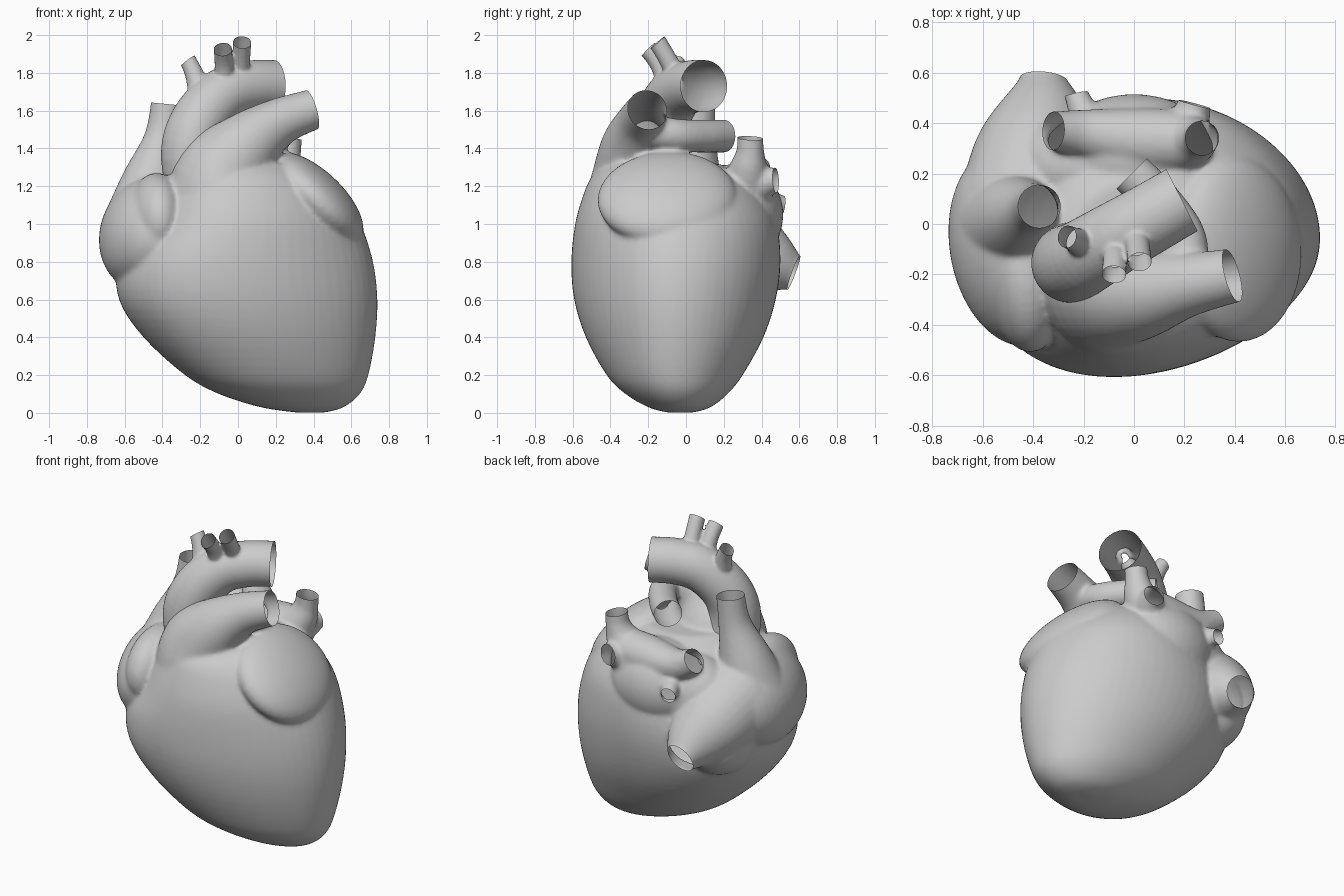
import bpy, bmesh, math
from mathutils import Vector, Matrix

if "Cube" in bpy.data.objects:
    bpy.data.objects.remove(bpy.data.objects["Cube"])

SIDES = 32


def spline(pts, steps=6):
    """Smooth path through tuples of any length."""
    out = []
    for i in range(len(pts) - 1):
        a, b, c, d = (pts[max(i - 1, 0)], pts[i], pts[i + 1], pts[min(i + 2, len(pts) - 1)])
        for s in range(steps):
            t = s / steps
            out.append(tuple(
                q + 0.5 * t * (r - p + t * (2 * p - 5 * q + 4 * r - w + t * (3 * (q - r) + w - p)))
                for p, q, r, w in zip(a, b, c, d)))
    return out + [tuple(pts[-1])]


def skin(bm, rings):
    """Closed skin over a stack of rings."""
    loops = [[bm.verts.new(p) for p in ring] for ring in rings]
    n = len(loops[0])
    for a, b in zip(loops, loops[1:]):
        for i in range(n):
            j = (i + 1) % n
            bm.faces.new((a[i], a[j], b[j], b[i]))
    bm.faces.new(loops[0][::-1])
    bm.faces.new(loops[-1])


def vessel(bm, pts, facing):
    """Tube along (x, y, z, radius) points, run past its end so it can be trimmed flat."""
    d = Vector(facing).normalized()
    end, r = Vector(pts[-1][:3]), pts[-1][3]
    path = spline(pts) + [(*(end + d * 0.025), r), (*(end + d * 0.05), r)]
    centres = [Vector(p[:3]) for p in path]
    rings, side = [], Vector((0.31, 0.87, 0.12))
    for i, c in enumerate(centres):
        t = (centres[min(i + 1, len(path) - 1)] - centres[max(i - 1, 0)]).normalized()
        side = (side - t * side.dot(t)).normalized()
        up = t.cross(side)
        rings.append([c + path[i][3] * (side * math.cos(a) + up * math.sin(a))
                      for a in (2 * math.pi * k / SIDES for k in range(SIDES))])
    skin(bm, rings)
    return end, d, r


def blob(bm, centre, radii, lean=0, spin=0):
    """Ellipsoid spun in its own plane, then leaned about y."""
    m = (Matrix.Translation(centre) @ Matrix.Rotation(math.radians(lean), 4, 'Y')
         @ Matrix.Rotation(math.radians(spin), 4, 'Z') @ Matrix.Diagonal((*radii, 1)))
    bmesh.ops.create_uvsphere(bm, u_segments=40, v_segments=24, radius=1, matrix=m)


def blend(name, bm, ends, voxel, smooth):
    """Fuse overlapping volumes into one soft skin, then trim the vessel mouths open."""
    bmesh.ops.recalc_face_normals(bm, faces=bm.faces)
    me = bpy.data.meshes.new(name)
    bm.to_mesh(me)
    bm.free()
    ob = bpy.data.objects.new(name, me)
    bpy.context.collection.objects.link(ob)
    m = ob.modifiers.new("fuse", 'REMESH')
    m.mode, m.voxel_size = 'VOXEL', voxel
    s = ob.modifiers.new("soften", 'SMOOTH')
    s.factor, s.iterations = 0.5, smooth
    me = bpy.data.meshes.new_from_object(
        ob.evaluated_get(bpy.context.evaluated_depsgraph_get()))
    ob.modifiers.clear()
    ob.data = me
    bm = bmesh.new()
    bm.from_mesh(me)
    for c, d, r in ends:
        near = set()
        for f in bm.faces:
            v = f.calc_center_median() - c
            h = v.dot(d)
            if -0.04 < h < 0.1 and (v - d * h).length < r * 1.2:
                near.add(f)
        geom = list(near) + list({e for f in near for e in f.edges}) \
            + list({v for f in near for v in f.verts})
        bmesh.ops.bisect_plane(bm, geom=geom, plane_co=c, plane_no=d, clear_outer=True)
    bm.to_mesh(me)
    bm.free()
    me.shade_smooth()


# Ventricles: rows of z, x min, x max, y min, y max
rows = [(0.002, .31, .46, -.10, .04), (0.03, .12, .56, -.20, .13), (0.1, -.10, .645, -.32, .22),
        (0.2, -.28, .69, -.42, .30), (0.4, -.50, .727, -.53, .41), (0.6, -.63, .738, -.592, .475),
        (0.8, -.63, .715, -.607, .50), (1.0, -.50, .65, -.587, .48), (1.15, -.42, .56, -.545, .41),
        (1.25, -.37, .46, -.50, .32), (1.32, -.28, .33, -.43, .17)]
body = bmesh.new()
rings = []
for z, x0, x1, y0, y1 in spline(rows, 4):
    ring = []
    for k in range(64):
        c, s = math.cos(math.pi * k / 32), math.sin(math.pi * k / 32)
        lean = 0.18 * (x1 - x0) / 2 * max(0, -s) ** 2     # front bulge sits to one side
        ring.append(((x0 + x1) / 2 + (x1 - x0) / 2 * c - lean, (y0 + y1) / 2 + (y1 - y0) / 2 * s, z))
    rings.append(ring)
skin(body, rings)

# Left auricle, right atrium with its lobe and lower web, left atrium
blob(body, (.405, -.1, 1.135), (.325, .37, .15), 43, 10)
blob(body, (-.475, -.09, .95), (.25, .40, .31), 18, 10)
blob(body, (-.43, -.2, 1.02), (.16, .31, .25), 0, 5)
blob(body, (-.40, .2, .76), (.22, .26, .23))
blob(body, (.0, .27, 1.05), (.33, .245, .27))
blob(body, (-.2, .23, 1.02), (.28, .22, .25))

ends = [
    # Pulmonary trunk and its rear branch
    vessel(body, [(-.06, -.2, 1.0, .36), (-.06, -.235, 1.25, .285), (.045, -.265, 1.41, .19),
                  (.21, -.24, 1.535, .13), (.39, -.205, 1.605, .108)], (.93, .25, .27)),
    vessel(body, [(.2, -.22, 1.5, .09), (.2, -.06, 1.47, .088), (.1, .09, 1.465, .087),
                  (-.01, .2, 1.465, .087)], (-.7, .7, 0)),
    # Two great veins of the right atrium
    vessel(body, [(-.49, 0, 1.0, .23), (-.455, .03, 1.22, .165), (-.4, .06, 1.45, .1),
                  (-.375, .07, 1.635, .086)], (.1, 0, 1)),
    vessel(body, [(-.42, .05, .98, .28), (-.39, .27, .88, .25), (-.365, .44, .80, .18),
                  (-.36, .57, .74, .093)], (.1, .93, -.35)),
    # Four pulmonary veins of the left atrium
    vessel(body, [(.22, .33, 1.24, .12), (.05, .33, 1.22, .13), (-.18, .355, 1.23, .1),
                  (-.32, .37, 1.3, .077)], (-.8, .05, .55)),
    vessel(body, [(-.1, .34, 1.1, .12), (-.19, .43, 1.12, .065), (-.23, .515, 1.1, .048)],
           (-.2, .95, -.1)),
    vessel(body, [(.08, .31, 1.1, .18), (.22, .33, 1.28, .11), (.26, .34, 1.38, .075),
                  (.27, .34, 1.455, .069)], (.15, .05, 1)),
    vessel(body, [(.12, .32, 1.14, .14), (.21, .40, 1.21, .09), (.24, .475, 1.235, .065)],
           (.25, .95, .05)),
]
blend("heart_body_with_veins", body, ends, 0.0125, 10)

# Aorta with three upper branches
aorta = bmesh.new()
ends = [
    vessel(aorta, [(-.18, -.12, 1.05, .16), (-.25, -.155, 1.35, .158), (-.205, -.135, 1.54, .153),
                   (-.08, -.06, 1.68, .145), (.06, .02, 1.725, .14), (.19, .095, 1.73, .138)],
           (.89, .45, 0)),
    vessel(aorta, [(-.19, -.09, 1.66, .07), (-.23, -.065, 1.79, .05), (-.265, -.05, 1.865, .045)],
           (-.6, .1, .8)),
    vessel(aorta, [(-.07, -.08, 1.7, .06), (-.075, -.14, 1.84, .049), (-.08, -.2, 1.925, .049)],
           (-.05, -.7, .7)),
    vessel(aorta, [(.0, -.02, 1.72, .06), (.015, -.09, 1.86, .049), (.022, -.15, 1.962, .049)],
           (.05, -.65, .75)),
]
blend("aorta", aorta, ends, 0.009, 6)
